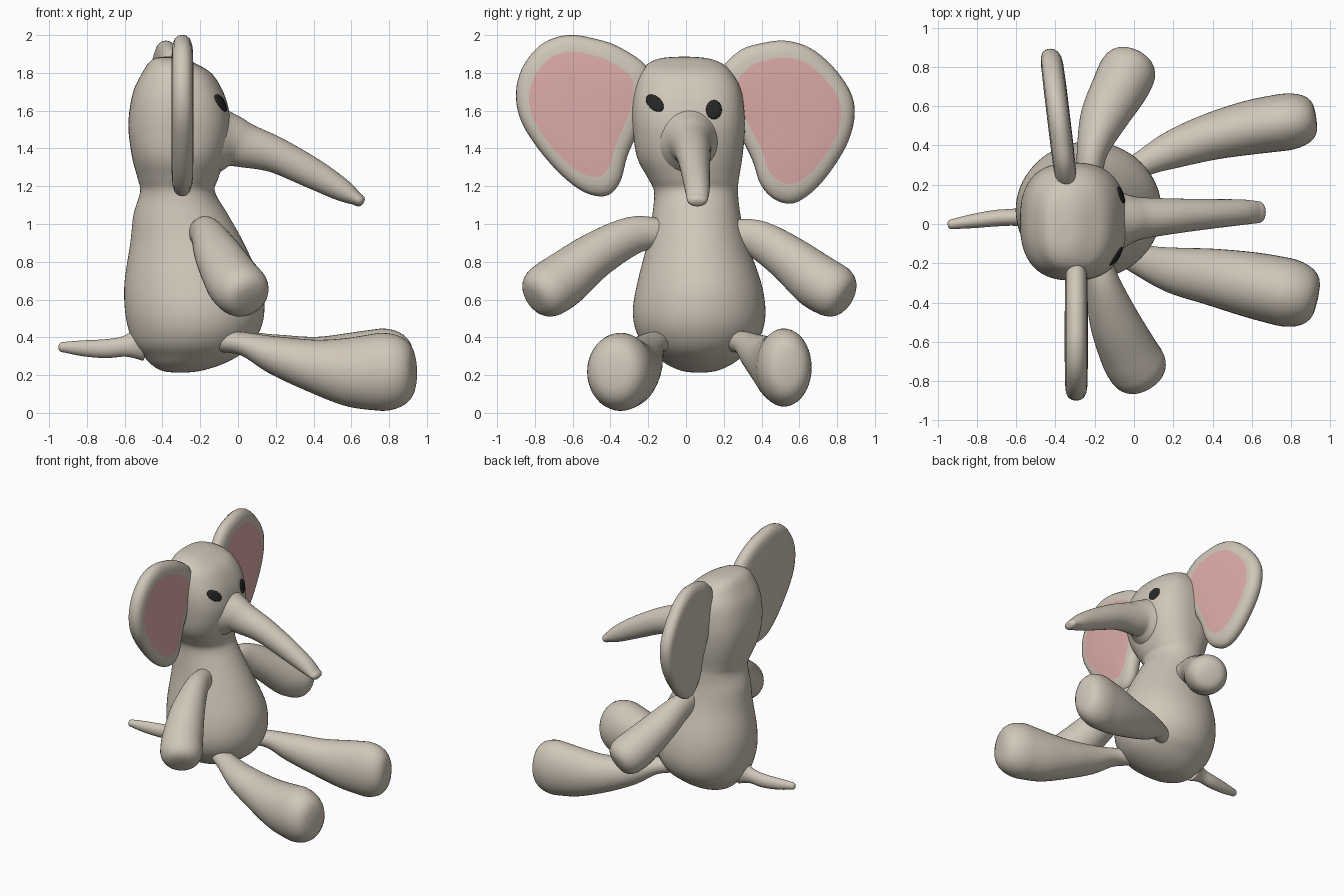
import bpy, bmesh, math
from mathutils import Vector
from mathutils.bvhtree import BVHTree

if "Cube" in bpy.data.objects:
    bpy.data.objects.remove(bpy.data.objects["Cube"])


def material(name, rgb):
    m = bpy.data.materials.new(name)
    m.diffuse_color = (*rgb, 1)
    m.use_nodes = True
    m.node_tree.nodes["Principled BSDF"].inputs["Base Color"].default_value = m.diffuse_color
    return m


GREY = material("warm grey plush", (0.63, 0.57, 0.48))
PINK = material("pink felt", (0.72, 0.41, 0.385))
DARK = material("dark eye", (0.02, 0.02, 0.02))


def catmull(p0, p1, p2, p3, t):
    return tuple(0.5 * (2 * b + (c - a) * t + (2 * a - 5 * b + 4 * c - d) * t * t
                        + (3 * b - a - 3 * c + d) * t ** 3)
                 for a, b, c, d in zip(p0, p1, p2, p3))


def spline(pts, steps, closed=False):
    n, out = len(pts), []
    for i in range(n if closed else n - 1):
        ids = [i - 1, i, i + 1, i + 2]
        q = [pts[k % n] if closed else pts[min(max(k, 0), n - 1)] for k in ids]
        out += [catmull(*q, s / steps) for s in range(steps)]
    return out if closed else out + [pts[-1]]


def skin(name, rings, mats, rule=None):
    """Bridge rings of points; close both ends with fans."""
    bm = bmesh.new()
    vs = [[bm.verts.new(p) for p in r] for r in rings]
    n = len(vs[0])
    for k, (a, b) in enumerate(zip(vs, vs[1:])):
        for i in range(n):
            j = (i + 1) % n
            f = bm.faces.new((a[i], a[j], b[j], b[i]))
            f.material_index = rule(k) if rule else 0
    for k, r in ((-1, vs[0]), (len(vs) - 1, vs[-1])):
        c = bm.verts.new(sum((v.co for v in r), Vector()) / n)
        for i in range(n):
            f = bm.faces.new((r[i], r[(i + 1) % n], c))
            f.material_index = rule(k) if rule else 0
    bmesh.ops.recalc_face_normals(bm, faces=bm.faces)
    for f in bm.faces:
        f.smooth = True
    me = bpy.data.meshes.new(name)
    bm.to_mesh(me)
    bm.free()
    for m in mats:
        me.materials.append(m)
    ob = bpy.data.objects.new(name, me)
    bpy.context.collection.objects.link(ob)
    return ob


def stuffed(name, rows, cap0, cap1, blunt=0.65, n=40):
    """Soft limb through rows of (x, y, z, side radius, up radius) with domed ends."""
    s = spline(rows, 6)
    st = [(Vector(r[:3]), r[3], r[4]) for r in s]
    last = len(st) - 1
    tang = [(st[min(i + 1, last)][0] - st[max(i - 1, 0)][0]).normalized()
            for i in range(last + 1)]

    def dome(base, d, length):
        out = []
        for k in range(1, 9):
            a = k / 8 * math.radians(88.5)
            f = math.cos(a) ** blunt
            out.append((base[0] + d * length * math.sin(a), base[1] * f, base[2] * f))
        return out

    st = dome(st[0], -tang[0], cap0)[::-1] + st + dome(st[-1], tang[-1], cap1)
    tang = [tang[0]] * 8 + tang + [tang[-1]] * 8
    rings = []
    for (p, a, b), t in zip(st, tang):
        side = t.cross(Vector((0, 0, 1))).normalized()
        up = side.cross(t)
        rings.append([p + side * a * math.cos(w) + up * b * math.sin(w)
                      for w in (2 * math.pi * i / n for i in range(n))])
    return skin(name, rings, [GREY])


# Torso and head in one skin: (x, y, z, x radius, y radius), squarer towards the head
BODY = [(-.305, .07, .213, .02, .02), (-.3, .07, .222, .10, .09),
        (-.275, .07, .253, .18, .165), (-.25, .07, .30, .25, .23),
        (-.24, .07, .36, .31, .295), (-.23, .07, .45, .352, .34),
        (-.23, .07, .56, .37, .35), (-.24, .07, .70, .36, .325),
        (-.27, .06, .90, .30, .265), (-.303, .055, 1.05, .25, .233),
        (-.32, .053, 1.17, .198, .222), (-.318, .04, 1.24, .213, .24),
        (-.315, .02, 1.35, .245, .278), (-.31, .015, 1.5, .27, .297),
        (-.312, .01, 1.62, .26, .297), (-.318, .008, 1.72, .23, .28),
        (-.325, .0, 1.80, .182, .243), (-.35, -.005, 1.85, .125, .195),
        (-.365, -.01, 1.878, .075, .12), (-.37, -.01, 1.886, .015, .02)]


def squircle(w, e):
    c, s = math.cos(w), math.sin(w)
    k = (abs(c) ** e + abs(s) ** e) ** (-1 / e)
    return c * k, s * k


rings = []
for x, y, z, a, b in spline(BODY, 5):
    e = 2 + .55 * min(1, max(0, (z - 1.1) / .3))
    q = [squircle(2 * math.pi * i / 72, e) for i in range(72)]
    rings.append([Vector((x + a * c, y + b * s, z)) for c, s in q])
body = skin("torso_and_head", rings, [GREY])

# Trunk, flared where it meets the head
stuffed("trunk", [(-.1, .02, 1.445, .17, .18), (-.03, .025, 1.437, .128, .14),
                  (.04, .03, 1.415, .107, .118), (.2, .04, 1.365, .09, .095),
                  (.4, .052, 1.265, .075, .08), (.55, .06, 1.18, .065, .06),
                  (.63, .06, 1.132, .056, .035)], .02, .04)

# Tail
stuffed("tail", [(-.52, .04, .365, .07, .09), (-.6, .035, .352, .045, .055),
                 (-.7, .03, .34, .042, .05), (-.82, .015, .342, .036, .042),
                 (-.92, .0, .348, .026, .028)], .02, .03)

# Arms
ARM = [(.065, .075), (.085, .10), (.125, .122), (.148, .145), (.152, .145)]


def limb(name, path, radii, cap, k=1.0, blunt=.55):
    rows = [(*p, a * k, b) for p, (a, b) in zip(path, radii)]
    stuffed(name, rows, .03, cap, blunt)


limb("right_arm", [(-.2, -.12, .95), (-.165, -.28, .94), (-.105, -.48, .835),
                   (-.03, -.65, .705), (.01, -.72, .657)], ARM, .12)
limb("left_arm", [(-.23, .24, .95), (-.21, .38, .92), (-.155, .54, .82),
                  (-.075, .69, .70), (-.04, .76, .657)], ARM, .12, .96)

# Legs
LEG = [(.06, .06), (.08, .062), (.117, .102), (.145, .14), (.167, .185), (.175, .207)]
limb("right_leg", [(-.14, -.09, .385), (.03, -.18, .365), (.2, -.235, .305),
                   (.4, -.27, .25), (.6, -.31, .217), (.76, -.345, .217)], LEG, .18)
limb("left_leg", [(-.14, .2, .385), (.04, .305, .37), (.2, .38, .315),
                  (.4, .447, .265), (.6, .493, .242), (.76, .518, .24)], LEG, .17, .83)


# Ears: padded discs with a pink inner face
def ear(name, outline, centre, xc):
    ring = spline(outline, 5, closed=True)
    prof = [(.3, -.058), (.7, -.057), (.87, -.052), (.95, -.04), (.99, -.02), (1, 0),
            (.99, .02), (.95, .04), (.87, .052), (.775, .057), (.4, .06), (.1, .06)]
    rings = []
    for s, dx in prof:
        pts = [(centre[0] + (y - centre[0]) * s, centre[1] + (z - centre[1]) * s)
               for y, z in ring]
        rings.append([Vector((xc(y) + dx, y, z)) for y, z in pts])
    skin(name, rings, [GREY, PINK], lambda k: 1 if k >= 9 else 0)


ear("right_ear", [(-.2, 1.82), (-.35, 1.935), (-.5, 1.985), (-.63, 2.0), (-.76, 1.955),
                  (-.86, 1.84), (-.9, 1.7), (-.875, 1.55), (-.78, 1.395), (-.65, 1.25),
                  (-.53, 1.165), (-.42, 1.15), (-.35, 1.22), (-.31, 1.36), (-.25, 1.5),
                  (-.2, 1.65)], (-.59, 1.605), lambda y: -.295)
ear("left_ear", [(.18, 1.8), (.28, 1.915), (.4, 1.957), (.53, 1.97), (.66, 1.93),
                 (.78, 1.83), (.87, 1.7), (.893, 1.58), (.86, 1.44), (.78, 1.3),
                 (.68, 1.18), (.57, 1.11), (.47, 1.13), (.395, 1.21), (.35, 1.34),
                 (.27, 1.5), (.2, 1.65)], (.575, 1.565),
    lambda y: -.35 - .12 * (y - .25))

# Eyes: thin oval patches laid on the head surface
tree = BVHTree.FromPolygons([v.co for v in body.data.vertices],
                            [p.vertices for p in body.data.polygons])
for name, cy, cz, ry, rz, tilt in (("right_eye", -.165, 1.64, .057, .036, -.75),
                                   ("left_eye", .148, 1.605, .043, .052, 0)):
    rings = []
    for s in (1.0, .95, .6, .1):
        r = []
        for i in range(16):
            w = 2 * math.pi * i / 16
            u, v = ry * s * math.cos(w), rz * s * math.sin(w)
            y = cy + u * math.cos(tilt) - v * math.sin(tilt)
            z = cz + u * math.sin(tilt) + v * math.cos(tilt)
            hit = tree.ray_cast(Vector((2, y, z)), Vector((-1, 0, 0)))[0]
            r.append(hit + Vector((.005 if s < 1 else -.002, 0, 0)))
        rings.append(r)
    skin(name, rings, [DARK])
